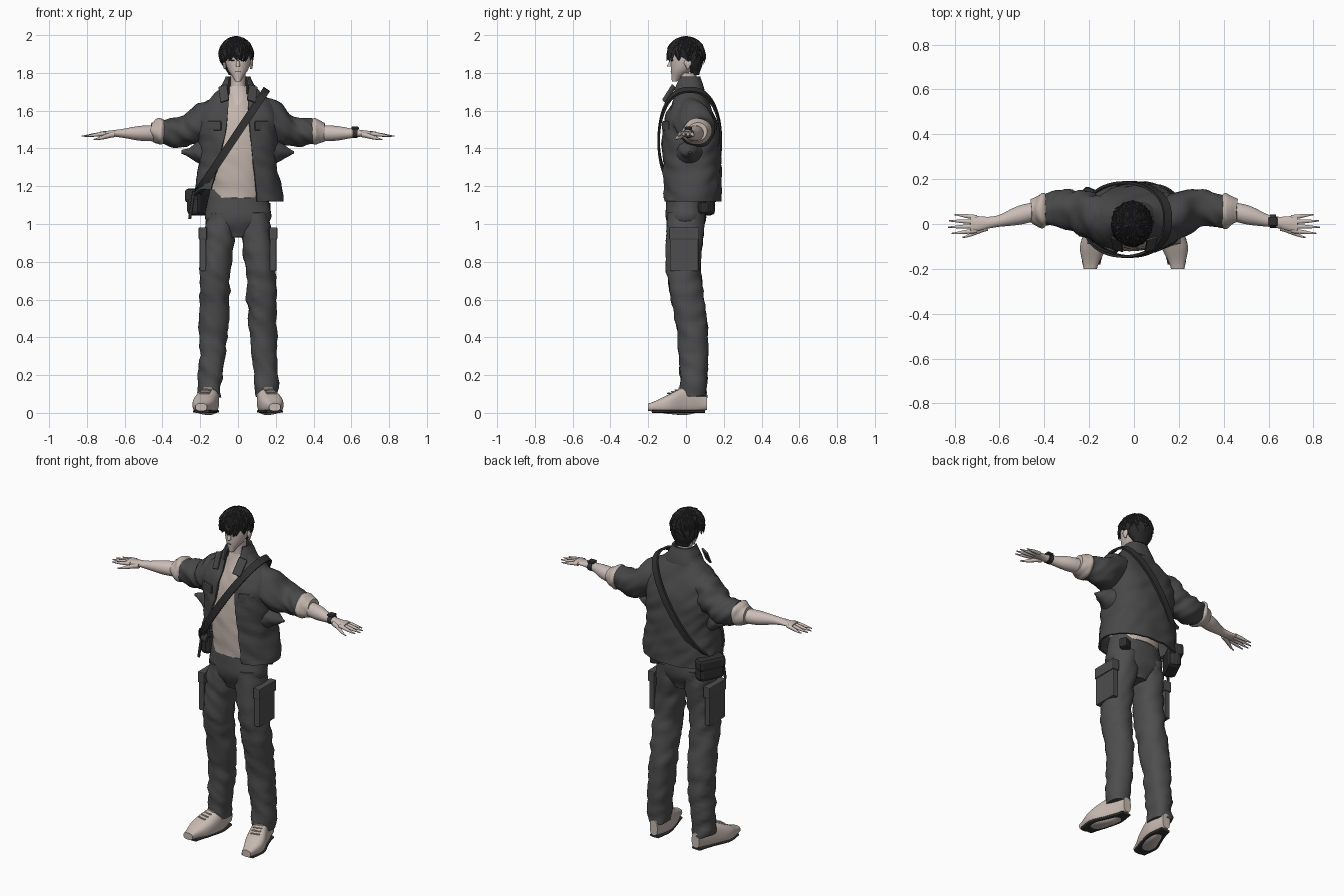
import bpy, bmesh, random
from math import sin, cos, asin, pi, copysign
from mathutils import Vector, noise

random.seed(4)
if "Cube" in bpy.data.objects:
    bpy.data.objects.remove(bpy.data.objects["Cube"])


def material(name, red, green, blue):
    mat = bpy.data.materials.new(name)
    mat.use_nodes = True
    mat.diffuse_color = (red, green, blue, 1)
    shader = mat.node_tree.nodes["Principled BSDF"]
    shader.inputs["Base Color"].default_value = mat.diffuse_color
    shader.inputs["Roughness"].default_value = .8
    return mat


SKIN = material("skin", .6, .51, .47)
SHIRT = material("shirt_cream", .54, .46, .41)
JACKET = material("jacket_charcoal", .065, .065, .066)
TROUSER = material("trouser_grey", .075, .075, .075)
HAIR = material("hair_black", .022, .022, .023)
STRAP = material("strap_black", .03, .03, .03)
SHOE = material("shoe_cream", .57, .49, .44)
SIDES = (("left", 1), ("right", -1))


def power(value, exponent):
    return copysign(abs(value) ** exponent, value)


def curve(values, t):
    """Smooth curve through evenly spaced values; a single number is constant."""
    if not isinstance(values, tuple):
        return values
    last = len(values) - 1
    i = min(int(t * last), last - 1)
    f = t * last - i
    start, end = values[i], values[i + 1]
    slope_in = (end - values[max(i - 1, 0)]) / 2
    slope_out = (values[min(i + 2, last)] - start) / 2
    ease = f * f * (3 - 2 * f)
    return start + (end - start) * ease + f * (1 - f) * ((1 - f) * slope_in - f * slope_out)


def build(name, tubes, mats, closed=True, wrinkle=0, thickness=0, paint=None):
    """Bridge lists of rings into one smooth object."""
    bm = bmesh.new()
    for rings in tubes:
        loops = [[bm.verts.new(point) for point in ring] for ring in rings]
        count = len(loops[0])
        for low, high in zip(loops, loops[1:]):
            for i in range(count if closed else count - 1):
                j = (i + 1) % count
                bm.faces.new((low[i], low[j], high[j], high[i]))
        if closed:
            bm.faces.new(loops[0])
            bm.faces.new(loops[-1])
    bmesh.ops.recalc_face_normals(bm, faces=bm.faces)
    bm.normal_update()
    for vert in bm.verts:
        x, y, z = vert.co
        fold = noise.noise(Vector((x * 11, y * 11, z * 20 + x * 14)))
        vert.co += vert.normal * fold * wrinkle
    for face in bm.faces:
        face.smooth = True
        if paint:
            face.material_index = paint(face.calc_center_median())
    for edge in bm.edges:
        edge.smooth = len(edge.link_faces) == 2 and edge.calc_face_angle() < .8
    mesh = bpy.data.meshes.new(name)
    bm.to_mesh(mesh)
    bm.free()
    for mat in mats:
        mesh.materials.append(mat)
    obj = bpy.data.objects.new(name, mesh)
    bpy.context.collection.objects.link(obj)
    if thickness:
        solid = obj.modifiers.new("thickness", 'SOLIDIFY')
        solid.thickness, solid.offset = thickness, 0
    return obj


def loft(name, axis, span, u, v, ru, rv, *mats, side=1, square=1, gap=None, steps=18, sides=32, **finish):
    """Rounded sections along an axis; gap gives the right and left edges of a front opening."""
    rings = []
    for step in range(steps + 1):
        t = step / steps
        along = span[0] + (span[1] - span[0]) * t
        cu, cv, wide, deep = (curve(channel, t) for channel in (u, v, ru, rv))
        first, sweep = 0, 2 * pi / sides
        if gap:
            right, left = (asin((curve(edge, t) / wide) ** (1 / square)) for edge in gap)
            first, sweep = left, (2 * pi - left - right) / (sides - 1)
        ring = []
        for i in range(sides):
            angle = first + sweep * i
            a = cu + wide * power(sin(angle), square)
            b = cv - deep * power(cos(angle), square)
            x, y, z = {'x': (along, a, b), 'y': (a, along, b), 'z': (a, b, along)}[axis]
            ring.append((x * side, y, z))
        rings.append(ring)
    return build(name, [rings], mats, closed=not gap, **finish)


def box(name, loc, size, mat, turn=0, tilt=0, lean=0, bevel=.005):
    bpy.ops.mesh.primitive_cube_add(size=1, location=loc, rotation=(tilt, lean, turn))
    obj = bpy.context.object
    obj.name, obj.scale = name, size
    bpy.ops.object.transform_apply(location=False, rotation=False, scale=True)
    obj.data.materials.append(mat)
    rounding = obj.modifiers.new("rounding", 'BEVEL')
    rounding.width, rounding.segments = bevel, 2


# Head and neck
loft("head", 'z', (1.755, 1.95), 0, (-.06, -.02, 0, 0), (.015, .055, .07, .06), (.015, .06, .08, .07), SKIN)
loft("neck", 'z', (1.66, 1.8), 0, .01, (.06, .04, .04), .045, SKIN)
loft("nose", 'z', (1.835, 1.88), 0, (-.085, -.075), (.011, .005), (.015, .006), SKIN, sides=12)
box("mouth", (0, -.083, 1.806), (.024, .004, .003), HAIR, bevel=.001)
for label, side in SIDES:
    box(label + "_eye", (side * .028, -.074, 1.868), (.022, .008, .008), HAIR, turn=side * .35, bevel=.002)
    loft(label + "_ear", 'z', (1.82, 1.88), .07, .01, (.005, .01, .005), (.005, .02, .01), SKIN, side=side, sides=12)

# Hair: scalp cap covered in curved tufts
loft("hair_cap", 'z', (1.79, 1.985), -.01, (.05, .03, 0, 0), (.04, .08, .085, .02), (.02, .06, .09, .02), HAIR)
crown, spread = Vector((-.01, 0, 1.895)), Vector((.088, .097, .093))
tufts = []
for tuft in range(210):
    heading, swirl, lift = random.uniform(-pi, pi), random.uniform(-.5, .5), random.uniform(.02, .15)
    lowest = 1.85 + .28 * (1 - cos(heading)) + random.uniform(-.15, .1)
    root = random.uniform(0, 1.35)
    tip = max(root + .4, min(root + random.uniform(.6, 1), lowest))
    path = []
    for step in range(6):
        t = step / 5
        polar, turn, reach = root + (tip - root) * t, heading + swirl * t, .97 + lift * t * t
        direction = Vector((sin(polar) * sin(turn), -sin(polar) * cos(turn), cos(polar)))
        path.append(crown + direction * spread * reach)
    rings = []
    for step, point in enumerate(path):
        out = (point - crown).normalized()
        flow = path[min(step + 1, 5)] - path[max(step - 1, 0)]
        width = .019 * (1 - step / 5) ** .7 + .0005
        across, rise = flow.cross(out).normalized() * width, out * width / 2
        rings.append([point + across, point + rise, point - across, point - rise])
    tufts.append(rings)
build("hair_tufts", tufts, [HAIR])

# Shirt with an open neckline
loft("shirt", 'z', (1.14, 1.73), 0, (0, .015), (.15, .16, .17, .05), (.11, .125, .11, .05), SHIRT, SKIN,
     steps=30, sides=48, wrinkle=.006, paint=lambda c: int(c.y < 0 and abs(c.x) < (c.z - 1.61) * .4))

# Jacket body with the right front hem hitched up, and collar
jacket = loft("jacket_body", 'z', (1.12, 1.73), 0, (.03, .02), (.23, .21, .2, .21, .2, .08), (.15, .15, .14, .06), JACKET,
              square=.8, gap=((.14, .1, .06, .05), (.1, .08, .06, .05)), steps=30, sides=48, wrinkle=.012, thickness=.012)
for vert in jacket.data.vertices:
    x, y, z = vert.co
    if x < 0 and y < .05 and z < 1.3:
        vert.co.z += (1.3 - z) * min(1, (.05 - y) * 8) * min(1, -x * 8) * .35
loft("jacket_collar", 'z', (1.69, 1.78), 0, .015, (.1, .08, .06), (.08, .07, .055), JACKET,
     square=.8, gap=(.048, .048), thickness=.012)

for label, side in SIDES:
    box(label + "_lapel", (side * .075, -.09, 1.69), (.05, .012, .1), JACKET, turn=side * .3, tilt=-.5, lean=side * .3)
    box(label + "_pocket_flap", (side * .125, -.105, 1.52), (.08, .012, .05), JACKET, turn=side * .45)

    # Sleeves, underarm drape and rolled cuffs
    loft(label + "_sleeve", 'x', (.1, .4), (.02, .04, .07, .06), (1.575, 1.535, 1.49, 1.49), (.09, .1, .085, .07),
         (.1, .11, .08, .07), JACKET, side=side, steps=24, wrinkle=.018)
    loft(label + "_underarm_drape", 'x', (.12, .3), .02, 1.38, (.1, .06, .01), (.11, .06, .01), JACKET, side=side, wrinkle=.012)
    loft(label + "_rolled_cuff", 'x', (.38, .46), .06, 1.49, (.06, .08, .065, .05), (.06, .073, .065, .05), SHIRT,
         side=side, wrinkle=.01)

    # Forearms and hands
    loft(label + "_forearm", 'x', (.4, .73), (.06, .04, .01, 0), 1.48, (.04, .043, .025, .037), (.04, .04, .022, .01),
         SKIN, side=side)
    for finger in range(4):
        root = .02 * finger - .03
        reach = .83 - .01 * (finger - 1.3) ** 2
        loft(f"{label}_finger_{finger}", 'x', (.7, reach), (root, root * 1.4), (1.478, 1.465), (.011, .009, .003),
             (.011, .009, .003), SKIN, side=side, steps=8, sides=10)
    loft(label + "_thumb", 'x', (.65, .765), (-.015, -.06), (1.475, 1.447), (.016, .012, .003), (.015, .012, .003),
         SKIN, side=side, steps=8, sides=10)

    # Trouser legs and cargo pockets
    loft(label + "_trouser_leg", 'z', (.085, 1.06), (.15, .13, .12, .085), (.04, .035, -.01, 0), (.06, .073, .08, .08),
         (.07, .08, .09, .1), TROUSER, side=side, square=.9, steps=40, wrinkle=.014)
    box(label + "_cargo_pocket", (side * .186, -.01, .85), (.034, .15, .2), TROUSER)
    box(label + "_cargo_flap", (side * .186, -.01, .95), (.044, .16, .065), TROUSER)

    # Shoes, tread and laces
    loft(label + "_shoe", 'y', (.11, -.2), (.14, .15, .18, .195), (.06, .065, .045, .03), (.025, .05, .06, .03),
         (.045, .075, .05, .02), SHOE, side=side, square=.75, steps=24)
    loft(label + "_tread", 'y', (.1, -.18), (.14, .15, .18, .19), .008, (.03, .05, .058, .04), .008, STRAP,
         side=side, square=.5)
    for lace in range(4):
        box(f"{label}_lace_{lace}", (side * (.16 + .006 * lace), -.03 - .02 * lace, .13 - .009 * lace),
            (.055, .008, .008), SHOE, turn=side * .25, bevel=.003)

loft("trouser_hips", 'z', (.93, 1.19), 0, 0, (.06, .17, .165, .15), (.07, .105, .105, .1), TROUSER, square=.9, wrinkle=.005)

# Wristwatch on the left arm
loft("watch_band", 'x', (.607, .633), .012, 1.48, .03, .026, STRAP)
box("watch_case", (.62, .012, 1.508), (.04, .04, .014), STRAP)

# Crossbody strap: a tilted loop from the left shoulder to the right hip
middle = Vector((-.03, .02, 1.44))
loop = []
for step in range(49):
    angle = 2 * pi * step / 48
    loop.append(middle + Vector((.18 * cos(angle), -.165 * power(sin(angle), .8), .27 * cos(angle))))
ribbon = []
for step, point in enumerate(loop):
    flow = loop[(step + 1) % 48] - loop[(step - 1) % 48]
    across = flow.cross(point - middle).normalized()
    out = across.cross(flow).normalized() * .006
    across *= .02
    ribbon.append([point + across + out, point - across + out, point - across - out, point + across - out])
build("bag_strap", [ribbon], [STRAP])

# Bag on the right hip and belt pouch
box("bag_body", (-.21, .075, 1.115), (.075, .16, .14), STRAP, turn=-.45, bevel=.025)
box("bag_flap", (-.215, .08, 1.15), (.085, .166, .075), STRAP, turn=-.45, bevel=.02)
box("bag_strap_tail", (-.245, -.01, 1.1), (.016, .008, .15), STRAP, lean=.15, bevel=.003)
box("belt_pouch", (.14, .09, 1.085), (.06, .05, .06), STRAP, turn=.4, bevel=.012)
